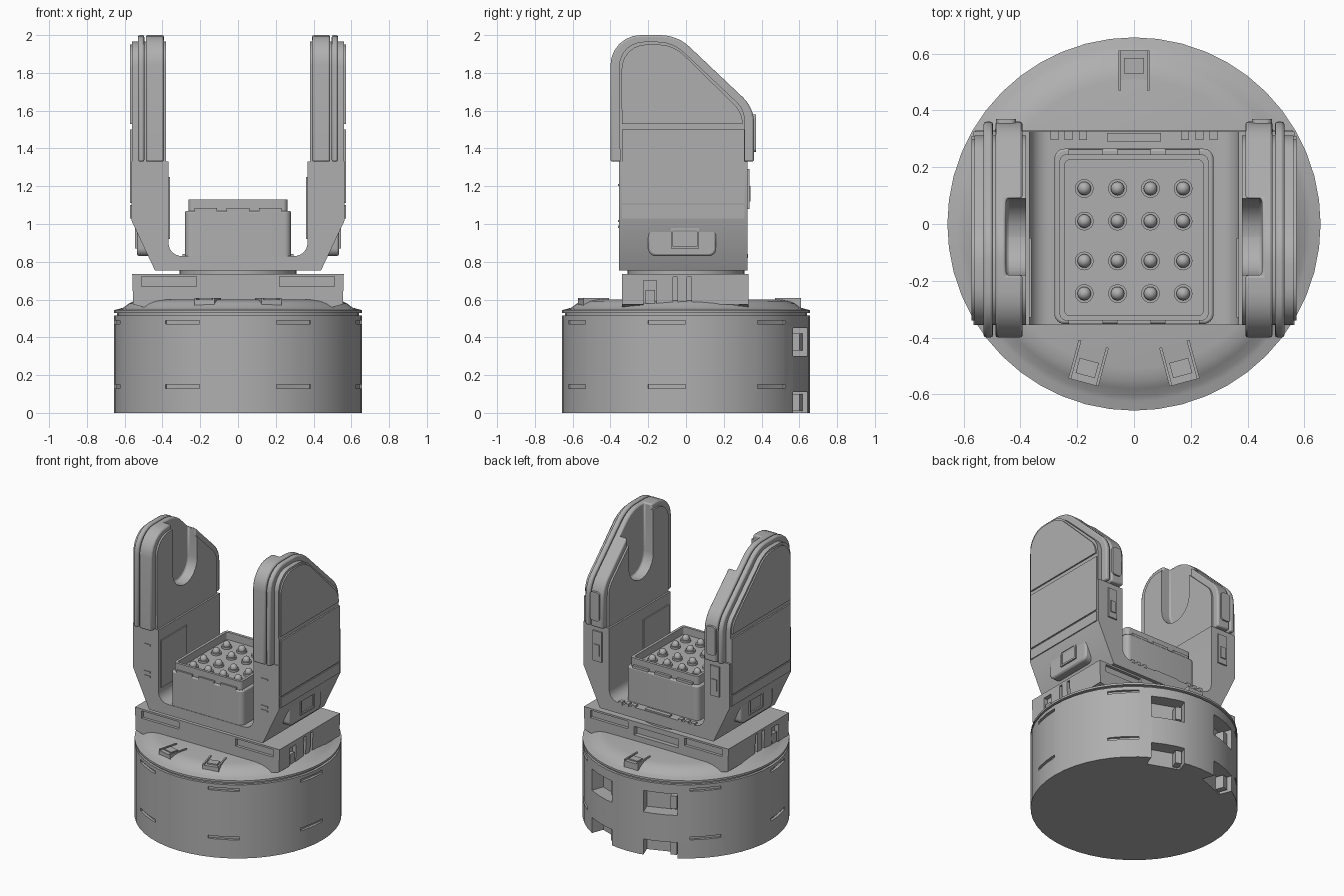
import bpy, bmesh, math
from mathutils import Matrix, Vector

cube = bpy.data.objects.get("Cube")
if cube:
    bpy.data.objects.remove(cube)

grey = bpy.data.materials.new("plain_grey")
grey.use_nodes = True
COLOUR = (0.43, 0.43, 0.43, 1)
grey.diffuse_color = COLOUR
grey.node_tree.nodes["Principled BSDF"].inputs["Base Color"].default_value = COLOUR


def fillet(corners, steps=6):
    """Round each (u, v, radius) corner with a circular-looking arc."""
    pts = []
    for i, c in enumerate(corners):
        p = Vector(c[:2])
        r = c[2] if len(c) > 2 else 0
        if not r:
            pts.append(p)
            continue
        d0 = (Vector(corners[i - 1][:2]) - p).normalized()
        d1 = (Vector(corners[(i + 1) % len(corners)][:2]) - p).normalized()
        w = math.sqrt((1 - d0.dot(d1)) / 2)
        a, b = p + d0 * r, p + d1 * r
        for k in range(steps + 1):
            t = k / steps
            q0, q1, q2 = (1 - t) ** 2, 2 * w * t * (1 - t), t * t
            pts.append((a * q0 + p * q1 + b * q2) / (q0 + q1 + q2))
    return pts


def add_prism(bm, pts, axis, lo, hi):
    """Extrude a 2D outline along x (y,z), y (x,z) or z (x,y)."""
    place = {"x": lambda p, h: (h, p[0], p[1]),
             "y": lambda p, h: (p[0], h, p[1]),
             "z": lambda p, h: (p[0], p[1], h)}[axis]
    a = [bm.verts.new(place(p, lo)) for p in pts]
    b = [bm.verts.new(place(p, hi)) for p in pts]
    bm.faces.new(a)
    bm.faces.new(b)
    for i in range(len(pts)):
        j = (i + 1) % len(pts)
        bm.faces.new((a[i], a[j], b[j], b[i]))


def add_box(bm, x, y, z, turn=None):
    mid = [(s[0] + s[1]) / 2 for s in (x, y, z)]
    size = [s[1] - s[0] for s in (x, y, z)]
    m = Matrix.Translation(mid) @ Matrix.Diagonal((*size, 1))
    bmesh.ops.create_cube(bm, size=1, matrix=(turn or Matrix()) @ m)


def add_lathe(bm, profile, segs, at=(0, 0, 0)):
    rings = []
    for r, z in profile:
        n = segs if r else 1
        rings.append([bm.verts.new((at[0] + r * math.cos(k * math.tau / segs),
                                    at[1] + r * math.sin(k * math.tau / segs),
                                    at[2] + z)) for k in range(n)])
    for a, b in zip(rings, rings[1:]):
        for k in range(segs):
            ring = [a[k % len(a)], a[(k + 1) % len(a)], b[(k + 1) % len(b)], b[k % len(b)]]
            bm.faces.new(list(dict.fromkeys(ring)))


def finish(name, bm, mirror=False, bevel=0, cutter=None):
    bmesh.ops.recalc_face_normals(bm, faces=bm.faces)
    mesh = bpy.data.meshes.new(name)
    bm.to_mesh(mesh)
    bm.free()
    mesh.materials.append(grey)
    ob = bpy.data.objects.new(name, mesh)
    bpy.context.collection.objects.link(ob)
    bpy.ops.object.select_all(action="DESELECT")
    bpy.context.view_layer.objects.active = ob
    ob.select_set(True)
    if cutter:
        mod = ob.modifiers.new("cut", "BOOLEAN")
        mod.object, mod.solver = cutter, "EXACT"
        bpy.ops.object.modifier_apply(modifier="cut")
        cutter.hide_render = True
        cutter.hide_set(True)
    bpy.ops.object.shade_smooth_by_angle(angle=math.radians(30))
    if bevel:
        mod = ob.modifiers.new("bevel", "BEVEL")
        mod.width, mod.segments, mod.limit_method = bevel, 2, "ANGLE"
    if mirror:
        ob.modifiers.new("mirror", "MIRROR")
    return ob


def prism(name, corners, axis, lo, hi, **kw):
    bm = bmesh.new()
    add_prism(bm, fillet(corners), axis, lo, hi)
    return finish(name, bm, **kw)


def boxes(name, items, **kw):
    bm = bmesh.new()
    for item in items:
        add_box(bm, *item)
    return finish(name, bm, **kw)


def spin(deg):
    return Matrix.Rotation(math.radians(deg), 4, "Z")


# Round base with grip slots and rear latch pockets
slots = [((0.637, 0.75), (-0.1, 0.1), (z - 0.01, z + 0.01), spin(a))
         for a in (-117, -63, -9, 44, 136, 189) for z in (0.14, 0.48)]
pockets = [((0.56, 0.75), (-0.112, 0.112), z, spin(a))
           for a in (69.5, 110.5) for z in ((-0.05, 0.11), (0.3, 0.45))]
base_cutter = boxes("base_cutter", slots + pockets)
bm = bmesh.new()
add_lathe(bm, [(0, 0), (0.657, 0), (0.657, 0.515), (0.64, 0.515), (0.64, 0.528), (0.657, 0.53),
               (0.657, 0.544), (0.625, 0.552), (0.605, 0.558), (0.58, 0.578), (0.55, 0.592),
               (0.51, 0.6), (0, 0.604)], 48)
finish("round_base", bm, cutter=base_cutter)
boxes("pocket_latches", [((0.55, 0.62), (0.06, 0.1), (z, z + 0.09), spin(a))
                         for a in (69.5, 110.5) for z in (0.01, 0.33)])

# Hatches on the base dome
def hatch(x, y, deg):
    turn = Matrix.Translation((x, y, 0)) @ spin(deg)
    return [((-0.055, 0.055), (-0.07, 0.07), (0.55, 0.6), turn),
            ((-0.055, -0.045), (-0.07, 0.07), (0.55, 0.608), turn),
            ((0.045, 0.055), (-0.07, 0.07), (0.55, 0.608), turn),
            ((-0.035, 0.035), (-0.045, 0.01), (0.55, 0.608), turn)]
boxes("base_hatches", hatch(-0.16, -0.49, -15) + hatch(0.16, -0.49, 15) + hatch(0, 0.54, 180))

# Turntable platform with recessed panels and side channels
cuts = [((s * 0.365 - 0.145, s * 0.365 + 0.145), y, (0.67, 0.722))
        for s in (-1, 1) for y in ((-0.4, -0.32), (0.31, 0.4))]
cuts.append(((-0.17, 0.17), (0.3, 0.4), (0.64, 0.7)))
for s in (-1, 1):
    x = sorted((s * 0.53, s * 0.7))
    cuts += [(x, (-0.07, -0.045), (0.5, 0.72)), (x, (0.005, 0.03), (0.5, 0.72)),
             (x, (-0.225, -0.155), (0.57, 0.7)), (x, (0.06, 0.28), (0.5, 0.575))]
platform_cutter = boxes("platform_cutter", cuts)
prism("platform", [(-0.5, 0.56), (0.5, 0.56), (0.555, 0.575), (0.56, 0.735), (-0.56, 0.735),
                   (-0.555, 0.575)], "y", -0.34, 0.33, cutter=platform_cutter)
boxes("platform_latch", [((0.5, 0.552), (-0.215, -0.165), (0.58, 0.65))], mirror=True)
bm = bmesh.new()
add_lathe(bm, [(0, 0.73), (0.31, 0.73), (0.31, 0.76), (0, 0.76)], 40)
finish("neck_disc", bm)

# U-shaped yoke
half = [(0.44, 0.755), (0.565, 1.02), (0.565, 1.33), (0.368, 1.33), (0.368, 0.83, 0.07)]
other = [(-c[0], *c[1:]) for c in reversed(half)]
prism("yoke", half + other, "y", -0.355, 0.325)

# Upright arms: rim bands and inset core, with a U-shaped cradle slot inside
slot = prism("cradle_cutter", [(-0.18, 2.1), (-0.18, 1.53, 0.134), (0.09, 1.53, 0.134),
                               (0.09, 2.1)], "x", 0.3, 0.45)
rim = [(-0.4, 1.33), (-0.4, 2.0, 0.16), (-0.047, 2.0, 0.09), (0.36, 1.615, 0.08), (0.36, 1.33)]
inset = [(-0.355, 1.965, 0.13), (-0.07, 1.965, 0.08), (0.312, 1.605, 0.06)]
for name, lo, hi in (("inner_rim", 0.392, 0.488), ("outer_rim", 0.496, 0.53)):
    prism(name, rim, "x", lo, hi, mirror=True, bevel=0.01, cutter=slot)
prism("arm_core", [(-0.35, 1.3)] + inset + [(0.312, 1.3)], "x", 0.38, 0.562,
      mirror=True, cutter=slot)

# Outer cover plates separated by seams
prism("upper_cover", [(-0.34, 1.53)] + [(y * 0.96, z - 0.015, r) for y, z, r in inset]
      + [(0.3, 1.53)], "x", 0.555, 0.572, mirror=True)
boxes("lower_covers", [((0.55, 0.572), (-0.34, 0.31), (1.11, 1.5)),
                       ((0.55, 0.572), (-0.34, 0.31), (1.03, 1.1))], mirror=True)

# Side housings on the yoke slope
prism("side_housing", [(-0.2, 0.83, 0.04), (0.16, 0.83, 0.04), (0.16, 0.99, 0.03),
                       (-0.2, 0.99, 0.03)], "x", 0.44, 0.535, mirror=True, bevel=0.012)
boxes("housing_frame", [((0.53, 0.545), (-0.08, 0.07), (0.87, 0.882)),
                        ((0.53, 0.545), (-0.08, 0.07), (0.968, 0.98)),
                        ((0.53, 0.545), (-0.08, -0.068), (0.882, 0.968)),
                        ((0.53, 0.545), (0.058, 0.07), (0.882, 0.968))], mirror=True)

# Small panels on the arms: inner cover, rear latches, front ribs
boxes("arm_panels", [((0.36, 0.37), (-0.33, -0.05), (0.92, 1.25)),
                     ((0.42, 0.49), (0.31, 0.335), (1.08, 1.29)),
                     ((0.435, 0.475), (0.33, 0.342), (1.12, 1.2))], mirror=True)
prism("rear_latch", [(0.415, 1.38, 0.02), (0.485, 1.38, 0.02), (0.485, 1.58, 0.02),
                     (0.415, 1.58, 0.02)], "y", 0.34, 0.37, mirror=True)
boxes("front_ribs", [((0.43, 0.48), (-0.36, -0.35), (z, z + 0.012))
                     for z in (0.98, 1.01, 1.2)], mirror=True)

# Floor clips behind the central box
clips = [((x - 0.014, x + 0.014), (0.295, 0.327), (0.82, 0.842))
         for s in (-1, 1) for x in (s * 0.18, s * 0.23, s * 0.28)]
boxes("floor_clips", clips + [((-0.095, 0.095), (0.29, 0.32), (0.82, 0.84))])


# Central box with an open tray on top
def rounded_rect(x, y0, y1, r):
    return [(-x, y0, r), (x, y0, r), (x, y1, r), (-x, y1, r)]
prism("box_body", rounded_rect(0.28, -0.352, 0.265, 0.035), "z", 0.82, 1.07, bevel=0.008)
tray_cutter = prism("tray_cutter", rounded_rect(0.243, -0.322, 0.225, 0.015), "z", 1.078, 1.3)
prism("tray", rounded_rect(0.262, -0.34, 0.245, 0.025), "z", 1.06, 1.13, cutter=tray_cutter)
boxes("tray_teeth", [((x - 0.06, x + 0.06), y, (1.055, 1.085)) for x in (-0.17, 0, 0.17)
                     for y in ((-0.352, -0.335), (0.24, 0.262))])

# Grid of domed studs in the tray
bm = bmesh.new()
for x in (-0.175, -0.058, 0.058, 0.173):
    for y in (0.125, 0.01, -0.13, -0.245):
        add_lathe(bm, [(0, -0.01), (0.033, -0.01), (0.033, 0.012), (0.024, 0.012), (0.024, 0.022),
                       (0.019, 0.034), (0.01, 0.041), (0, 0.043)], 16, (x, y, 1.08))
finish("tray_studs", bm)
